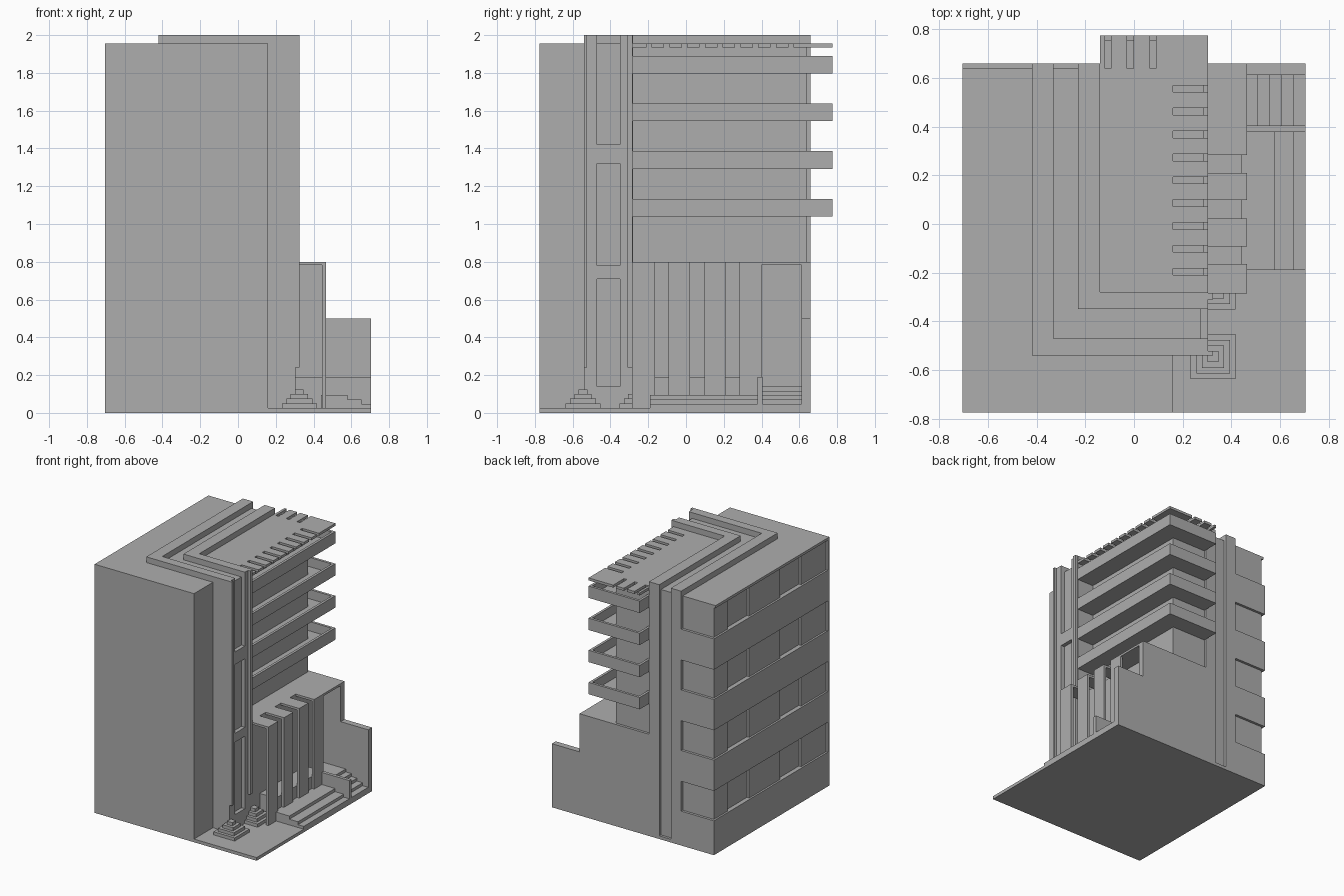
import bpy
import bmesh

cube = bpy.data.objects.get("Cube")
if cube:
    bpy.data.objects.remove(cube, do_unlink=True)

mat = bpy.data.materials.new("plain grey")
mat.use_nodes = True
GREY = (0.42, 0.42, 0.42, 1)
mat.diffuse_color = GREY
mat.node_tree.nodes["Principled BSDF"].inputs["Base Color"].default_value = GREY


def prism(name, outline, z0, z1):
    """Extrude a plan outline between two heights."""
    bm = bmesh.new()
    face = bm.faces.new([bm.verts.new((x, y, z0)) for x, y in outline])
    new = bmesh.ops.extrude_face_region(bm, geom=[face])["geom"]
    verts = [v for v in new if isinstance(v, bmesh.types.BMVert)]
    bmesh.ops.translate(bm, verts=verts, vec=(0, 0, z1 - z0))
    bmesh.ops.recalc_face_normals(bm, faces=bm.faces)
    mesh = bpy.data.meshes.new(name)
    bm.to_mesh(mesh)
    bm.free()
    mesh.materials.append(mat)
    obj = bpy.data.objects.new(name, mesh)
    bpy.context.scene.collection.objects.link(obj)
    return obj


def box(name, x0, x1, y0, y1, z0, z1):
    return prism(name, [(x0, y0), (x1, y0), (x1, y1), (x0, y1)], z0, z1)


def l_wall(name, x0, y0, x1, y1, x_end, y_end, z1):
    """L-shaped wall with its outer corner at x0, y0 and inner at x1, y1."""
    return prism(name, [(x0, y0), (x_end, y0), (x_end, y1), (x1, y1),
                        (x1, y_end), (x0, y_end)], 0, z1)


def stepped_base(name, x, y, size):
    for i in range(4):
        r = size * (4 - i) / 4
        box(f"{name}_step", x - r, x + r, y - r, y + r, 0.02, 0.05 + 0.025 * i)


L, R, FRONT, BACK = -0.705, 0.705, -0.775, 0.66
GROUND = 0.025

# Ground slab
box("ground_slab", L, R, FRONT, BACK, 0, GROUND)

# Main block with its recessed corner windows
box("front_mass", -0.67, 0.16, FRONT, -0.54, 0, 1.955)
box("front_corner", L, -0.67, FRONT, -0.755, 0, 1.955)
box("window_core", -0.67, -0.42, -0.755, 0.64, 0, 1.935)
box("block_roof", L, -0.42, -0.755, 0.64, 1.935, 1.955)
bottom = 0
for i in range(4):
    sill = 0.27 + 0.477 * i
    box("spandrel_band", L, -0.42, -0.755, BACK, bottom, sill)
    bottom = sill + 0.235
    for y0, y1 in ((0.47, 0.64), (-0.18, 0.2), (-0.755, -0.445)):
        box("window_panel", -0.69, -0.67, y0, y1, sill, bottom)

# Nested L-shaped walls
l_wall("outer_wall", -0.42, -0.54, -0.33, -0.47, 0.305, BACK, 2)
l_wall("groove_wall", -0.33, -0.47, -0.23, -0.35, 0.275, 0.64, 1.955)
l_wall("inner_wall", -0.23, -0.35, -0.14, -0.28, 0.305, BACK, 2)

# Vertical trims and cross bars on the side facade
box("front_trim", 0.305, 0.325, -0.54, -0.523, 0.24, 2)
box("rear_trim", 0.305, 0.325, -0.31, -0.283, 0.24, 2)
for z0, z1 in ((0, 0.14), (0.71, 0.78), (1.32, 1.42)):
    box("facade_bar", 0.275, 0.305, -0.47, -0.35, z0, z1)

stepped_base("front_base", 0.325, -0.545, 0.092)
stepped_base("rear_base", 0.325, -0.26, 0.092)

# Tower core
box("tower_core", -0.14, 0.16, -0.28, 0.64, 0.78, 1.94)
box("podium_core", -0.14, 0.305, -0.28, 0.64, 0, 0.8)

# Balconies: floor plus parapets on the two open sides
for i in range(4):
    z0 = 1.04 + 0.2525 * i
    z1 = z0 + 0.093
    box("balcony_floor", -0.14, 0.305, -0.28, 0.775, z0, z0 + 0.02)
    box("balcony_side", 0.285, 0.305, -0.28, 0.775, z0, z1)
    box("balcony_back", -0.14, 0.305, 0.755, 0.775, z0, z1)
    box("balcony_end", -0.14, -0.12, 0.64, 0.775, z0, z1)

# Slatted roof
SLAT_Z = (1.935, 1.955)
box("tower_roof", -0.14, 0.16, -0.28, 0.64, *SLAT_Z)
edge = -0.28
for i in range(10):
    slot = -0.21 + 0.094 * i
    end = slot if i < 9 else 0.64
    box("side_slat", 0.16, 0.305, edge, end, *SLAT_Z)
    edge = slot + 0.028
edge = -0.14
for slot in (-0.12, -0.028, 0.065, 0.305):
    box("back_slat", edge, slot, 0.64, 0.775, *SLAT_Z)
    edge = slot + 0.026

# Podium: bent frames, plinth and wide entrance canopy
for y0, y1 in ((-0.285, -0.165), (-0.092, 0.022), (0.098, 0.21), (0.283, 0.4)):
    box("frame_top", 0.3, 0.465, y0, y1, 0.783, 0.8)
    box("frame_leg", 0.445, 0.465, y0, y1, GROUND, 0.8)
box("entrance_canopy", 0.3, 0.465, 0.4, 0.615, 0.783, 0.8)
box("plinth", 0.3, 0.445, -0.165, 0.4, GROUND, 0.19)
box("entrance_floor", 0.3, 0.465, 0.4, 0.615, GROUND, 0.14)

# Back boundary wall, stepping down
box("high_back_wall", -0.14, 0.465, 0.612, BACK, 0, 0.8)
box("low_back_wall", 0.465, R, 0.612, BACK, 0, 0.5)

# Long terrace steps
for x1, z1 in ((R, 0.047), (0.655, 0.07), (0.58, 0.095)):
    box("terrace_step", 0.44, x1, -0.19, 0.38, 0.02, z1)

# Entrance stair and its flank wall
for i in range(5):
    box("entrance_step", 0.44, R - 0.049 * i, 0.4, 0.615, 0.02, 0.048 + 0.023 * i)
box("stair_flank", 0.465, R, 0.378, 0.404, 0.02, 0.19)
